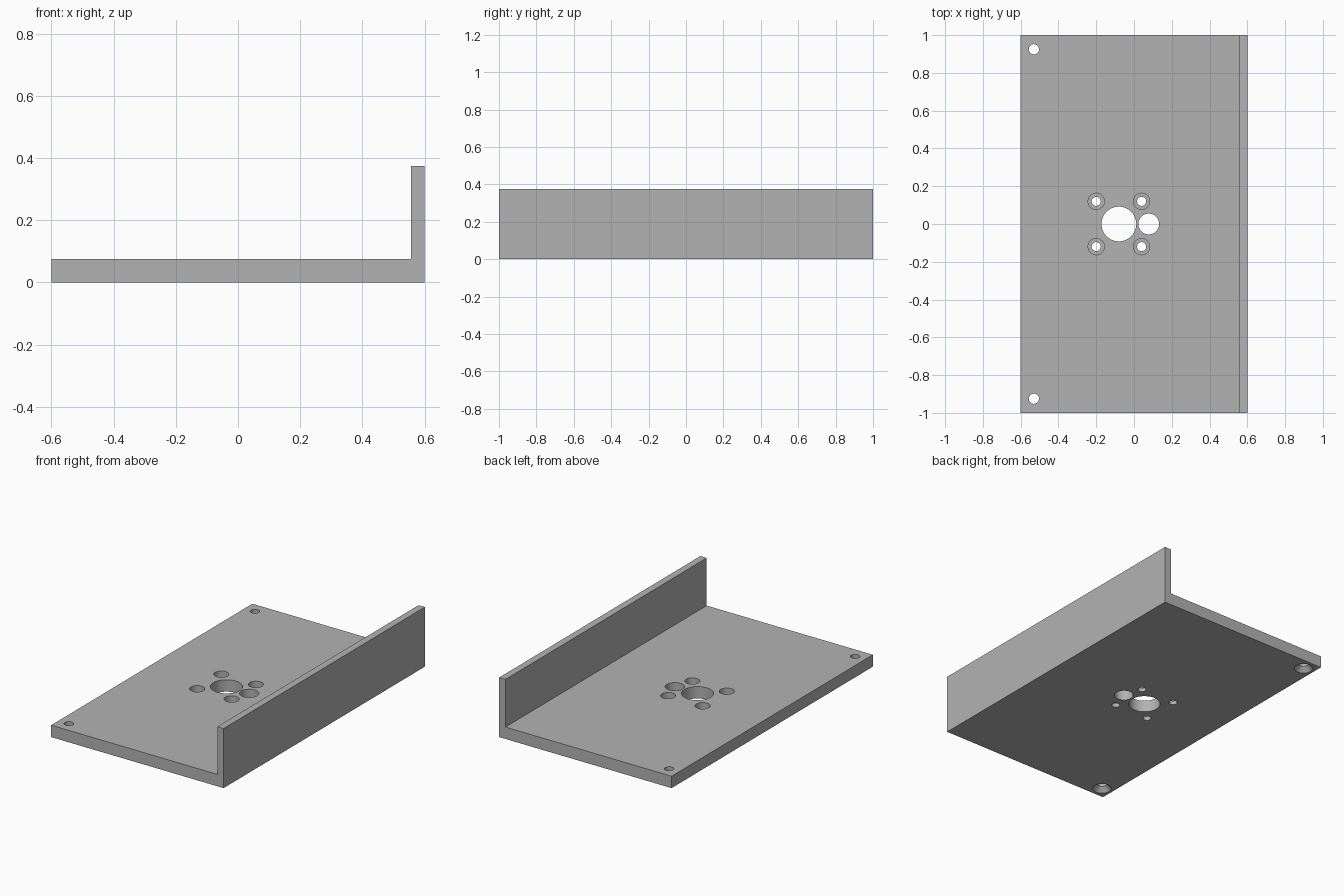
import bpy
import bmesh
import math

cube = bpy.data.objects.get("Cube")
if cube:
    bpy.data.objects.remove(cube, do_unlink=True)

WIDTH, LENGTH, HEIGHT = 1.2, 2.0, 0.375
BASE, WALL = 0.075, 0.044
OVER = 0.02  # cutter overshoot past a surface

grey = bpy.data.materials.new("plain_grey")
grey.use_nodes = True
colour = (0.45, 0.45, 0.45, 1)
grey.diffuse_color = colour
grey.node_tree.nodes["Principled BSDF"].inputs["Base Color"].default_value = colour


def make_object(name, bm):
    bmesh.ops.recalc_face_normals(bm, faces=bm.faces)
    mesh = bpy.data.meshes.new(name)
    bm.to_mesh(mesh)
    bm.free()
    mesh.materials.append(grey)
    obj = bpy.data.objects.new(name, mesh)
    bpy.context.collection.objects.link(obj)
    return obj


def lathe_cutter(name, x, y, profile, sides=48):
    """Stack of rings (radius, z), capped at both ends."""
    bm = bmesh.new()
    rings = []
    for radius, z in profile:
        angles = [math.tau * i / sides for i in range(sides)]
        rings.append([bm.verts.new((x + radius * math.cos(a), y + radius * math.sin(a), z))
                      for a in angles])
    bm.faces.new(rings[0])
    bm.faces.new(rings[-1])
    for low, high in zip(rings, rings[1:]):
        for i in range(sides):
            j = (i + 1) % sides
            bm.faces.new((low[i], low[j], high[j], high[i]))
    cutter = make_object(name, bm)
    cutter.hide_render = True
    return cutter


# L-shaped bracket, extruded along its length
x0, x1 = -WIDTH / 2, WIDTH / 2
outline = [(x0, 0), (x1, 0), (x1, HEIGHT), (x1 - WALL, HEIGHT), (x1 - WALL, BASE), (x0, BASE)]
bm = bmesh.new()
end = bm.faces.new([bm.verts.new((x, -LENGTH / 2, z)) for x, z in outline])
side = bmesh.ops.extrude_face_region(bm, geom=[end])
bmesh.ops.translate(bm, vec=(0, LENGTH, 0),
                    verts=[v for v in side["geom"] if isinstance(v, bmesh.types.BMVert)])
bracket = make_object("angle_bracket", bm)

# Hole profiles, listed from the bottom up
top = BASE + OVER
center = [(0.092, -OVER), (0.092, top)]
offset = [(0.055, -OVER), (0.055, top)]
counterbore = [(0.024, -OVER), (0.024, 0.025), (0.043, 0.025), (0.043, top)]
countersink = [(0.055, -OVER), (0.055, 0), (0.027, 0.03), (0.027, top)]

cutters = [lathe_cutter("center_hole", -0.08, 0, center),
           lathe_cutter("offset_hole", 0.078, 0, offset)]
for sign in (-1, 1):
    cutters.append(lathe_cutter("corner_hole", -0.53, sign * 0.925, countersink))
    for x in (-0.2, 0.04):
        cutters.append(lathe_cutter("bolt_hole", x, sign * 0.12, counterbore))

# Cut the holes through the base
bpy.ops.object.select_all(action="DESELECT")
bpy.context.view_layer.objects.active = bracket
bracket.select_set(True)
for cutter in cutters:
    mod = bracket.modifiers.new("hole", "BOOLEAN")
    mod.operation = "DIFFERENCE"
    mod.solver = "EXACT"
    mod.object = cutter
    bpy.ops.object.modifier_apply(modifier=mod.name)
    bpy.data.objects.remove(cutter, do_unlink=True)

bpy.ops.object.shade_smooth_by_angle(angle=math.radians(30))
